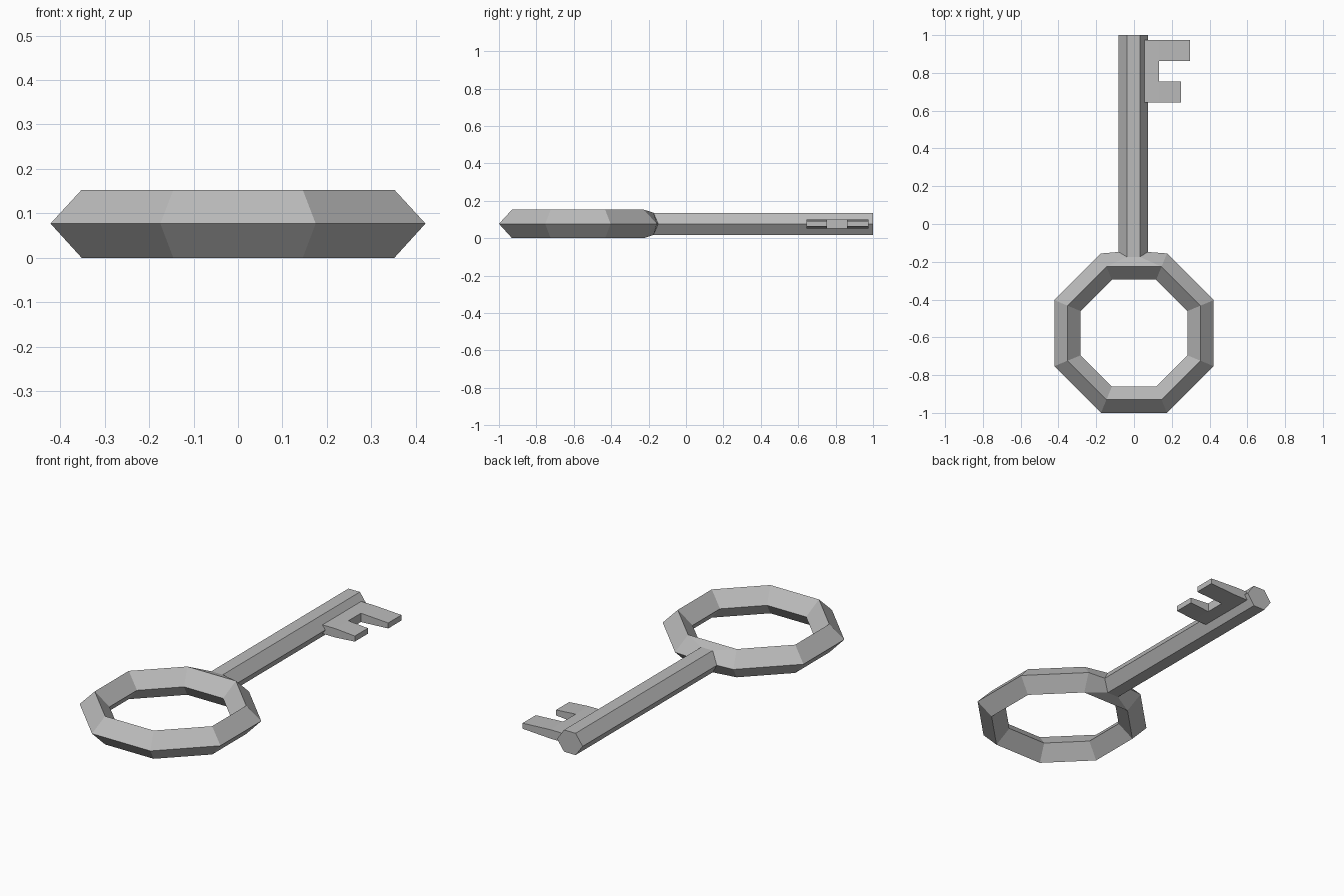
import bpy, bmesh, math

cube = bpy.data.objects.get("Cube")
if cube:
    bpy.data.objects.remove(cube, do_unlink=True)

# Single grey metal
metal = bpy.data.materials.new("grey_metal")
metal.use_nodes = True
colour = (0.5, 0.5, 0.5, 1)
metal.diffuse_color = colour
metal.node_tree.nodes["Principled BSDF"].inputs["Base Color"].default_value = colour

MID = 0.077          # height of the key's middle plane


def finish(bm, name):
    bmesh.ops.recalc_face_normals(bm, faces=bm.faces)
    mesh = bpy.data.meshes.new(name)
    bm.to_mesh(mesh)
    bm.free()
    mesh.materials.append(metal)
    obj = bpy.data.objects.new(name, mesh)
    bpy.context.collection.objects.link(obj)
    return obj


# Eight-sided bow with a diamond section, flowing into a hexagonal shaft
bm = bmesh.new()
SIDES = 8
OUT, TOP, INN, BOT = range(4)
section = [(0.422, 0), (0.352, 0.076), (0.283, 0), (0.352, -0.077)]
rings = []
for k in range(SIDES):
    a = math.tau * (k + 0.5) / SIDES
    scale = 1 / math.cos(math.pi / SIDES)
    rings.append([bm.verts.new((r * scale * math.cos(a),
                                -0.578 + r * scale * math.sin(a), MID + z))
                  for r, z in section])
for k in range(SIDES):
    a, b = rings[k], rings[(k + 1) % SIDES]
    for j in range(4):
        n = (j + 1) % 4
        # leave the back outer faces open for the shaft
        if k == 1 and j in (OUT, BOT):
            continue
        bm.faces.new((a[j], b[j], b[n], a[n]))

# Shaft loops: right point, two top, left point, two bottom
hexagon = [(0.073, 0), (0.031, 0.059), (-0.038, 0.059),
           (-0.081, 0), (-0.038, -0.059), (0.031, -0.059)]
root = [bm.verts.new((x, -0.174 if z else -0.148, MID + z)) for x, z in hexagon]
tip = [bm.verts.new((x, 1, MID + z)) for x, z in hexagon]
for i in range(6):
    j = (i + 1) % 6
    bm.faces.new((root[i], root[j], tip[j], tip[i]))
bm.faces.new(tip)

# Collar faces joining bow and shaft
right, left = rings[1], rings[2]
for edge, r, l in ((TOP, 1, 2), (BOT, 5, 4)):
    bm.faces.new((right[edge], left[edge], root[l], root[r]))
    bm.faces.new((left[edge], left[OUT], root[3], root[l]))
    bm.faces.new((right[OUT], right[edge], root[r], root[0]))
finish(bm, "bow_and_shaft")


# Bit: a flat web with two tapering teeth
def slab(bm, x0, x1, y0, y1, h0, h1):
    corners = bmesh.ops.create_cube(bm, size=2)["verts"]
    for v in corners:
        outer = v.co.x > 0
        v.co = (x1 if outer else x0, y1 if v.co.y > 0 else y0,
                MID + v.co.z * (h1 if outer else h0))


THICK, THIN = 0.024, 0.015
for name, x0, x1, y0, y1, h1 in (("bit_web", 0.03, 0.133, 0.643, 0.975, THICK),
                                 ("short_tooth", 0.133, 0.25, 0.643, 0.755, THIN),
                                 ("long_tooth", 0.133, 0.297, 0.862, 0.975, THIN)):
    bm = bmesh.new()
    slab(bm, x0, x1, y0, y1, THICK, h1)
    finish(bm, name)
